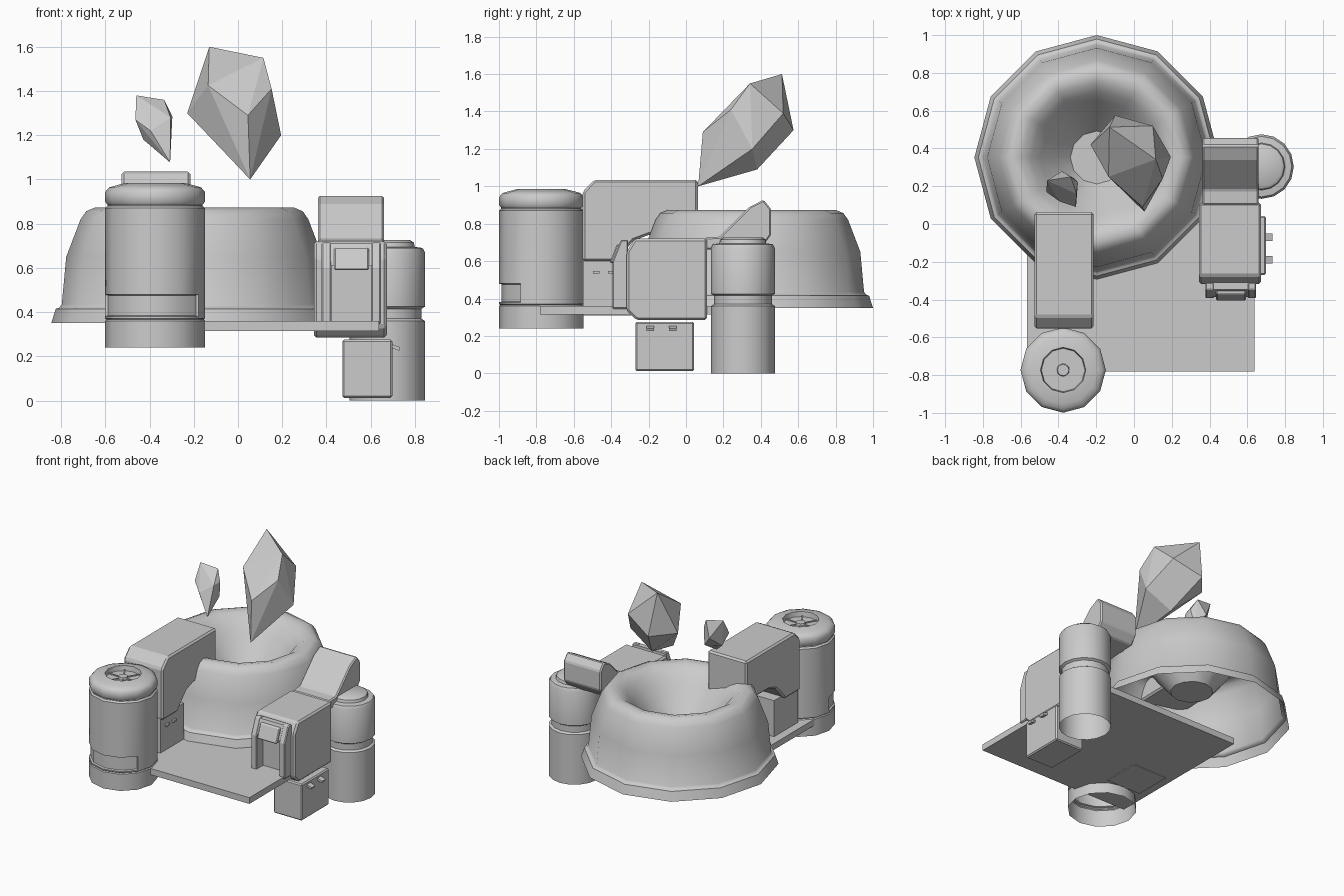
import bpy, bmesh, math

if "Cube" in bpy.data.objects:
    bpy.data.objects.remove(bpy.data.objects["Cube"])

grey = bpy.data.materials.new("plain_grey")
grey.use_nodes = True
grey.diffuse_color = (0.6, 0.6, 0.6, 1)
grey.node_tree.nodes["Principled BSDF"].inputs["Base Color"].default_value = (0.6, 0.6, 0.6, 1)


def finish(name, bm, smooth=False, bevel=0):
    if not smooth:
        bmesh.ops.recalc_face_normals(bm, faces=bm.faces)
    mesh = bpy.data.meshes.new(name)
    bm.to_mesh(mesh)
    bm.free()
    mesh.materials.append(grey)
    ob = bpy.data.objects.new(name, mesh)
    bpy.context.collection.objects.link(ob)
    if bevel:
        mod = ob.modifiers.new("edge_bevel", "BEVEL")
        mod.width, mod.segments = bevel, 1
    if smooth:
        bpy.ops.object.select_all(action="DESELECT")
        ob.select_set(True)
        bpy.context.view_layer.objects.active = ob
        bpy.ops.object.shade_smooth_by_angle(angle=math.radians(42))
    return ob


def lathe(name, centre, profile, sides=12, cap=True, slot=None):
    """Turn an (r, z) profile; slot = (row, first side, last side) is sunk in."""
    bm = bmesh.new()
    rings = []
    for r, z in profile:
        angles = [math.tau * i / sides - math.pi / 2 for i in range(sides)]
        rings.append([bm.verts.new((centre[0] + r * math.cos(a), centre[1] + r * math.sin(a), z))
                      for a in angles])
    sunk = []
    for row, (low, high) in enumerate(zip(rings, rings[1:])):
        for i in range(sides):
            j = (i + 1) % sides
            face = bm.faces.new((low[i], low[j], high[j], high[i]))
            if slot and row == slot[0] and (i - slot[1]) % sides <= slot[2] - slot[1]:
                sunk.append(face)
    if cap:
        bm.faces.new(rings[-1])
    if sunk:
        bm.normal_update()
        bmesh.ops.inset_region(bm, faces=sunk, thickness=0.004, depth=-0.012, use_even_offset=True)
    return finish(name, bm, smooth=True)


def prism(name, x0, x1, profile, bevel=0):
    """Extrude a (y, z) outline from x0 to x1."""
    bm = bmesh.new()
    face = bm.faces.new([bm.verts.new((x0, y, z)) for y, z in profile])
    ext = bmesh.ops.extrude_face_region(bm, geom=[face])
    moved = [v for v in ext["geom"] if isinstance(v, bmesh.types.BMVert)]
    bmesh.ops.translate(bm, verts=moved, vec=(x1 - x0, 0, 0))
    return finish(name, bm, bevel=bevel)


def box(name, x0, x1, y0, y1, z0, z1, bevel=0):
    return prism(name, x0, x1, [(y0, z0), (y1, z0), (y1, z1), (y0, z1)], bevel)


def crystal(name, points):
    bm = bmesh.new()
    for p in points:
        bm.verts.new(p)
    bmesh.ops.convex_hull(bm, input=bm.verts)
    bmesh.ops.dissolve_limit(bm, angle_limit=math.radians(6), verts=bm.verts, edges=bm.edges)
    return finish(name, bm)


# Large basin with flange, rounded rim and funnel, open underneath
lathe("basin", (-0.197, 0.352), [
    (0.648, 0.35), (0.627, 0.415), (0.612, 0.42), (0.60, 0.435), (0.58, 0.65), (0.515, 0.82),
    (0.49, 0.856), (0.45, 0.873), (0.40, 0.862), (0.35, 0.825), (0.30, 0.765), (0.22, 0.66), (0.14, 0.565)])

# Floor plate
box("floor_plate", -0.567, 0.637, -0.78, 0.34, 0.315, 0.36)

# Front tank: hollow body with a sunk slot and a recessed cap
TANK = (-0.375, -0.773)
lathe("tank_body", TANK, [
    (0.226, 0.24), (0.226, 0.36), (0.22, 0.366), (0.226, 0.372), (0.226, 0.38), (0.226, 0.48),
    (0.226, 0.87), (0.215, 0.88), (0.215, 0.895)], cap=False, slot=(4, -3, 1))
lathe("tank_cap", TANK, [
    (0.215, 0.885), (0.226, 0.90), (0.226, 0.943), (0.208, 0.964), (0.18, 0.972),
    (0.13, 0.985), (0.12, 0.985), (0.115, 0.95)])
lathe("fan_hub", TANK, [(0.035, 0.945), (0.03, 0.965)])
for i in range(6):
    blade = box("fan_blade", 0.03, 0.118, -0.004, 0.004, 0.945, 0.957)
    blade.location = (*TANK, 0)
    blade.rotation_euler.z = math.tau * i / 6

# Feed block reaching over the basin rim, on a pedestal
prism("feed_block", -0.527, -0.214, [
    (-0.553, 0.60), (-0.553, 0.97), (-0.49, 1.035), (0.063, 1.035), (0.063, 0.745),
    (-0.20, 0.74), (-0.28, 0.71), (-0.38, 0.60)], bevel=0.012)
box("feed_pedestal", -0.507, -0.235, -0.55, -0.28, 0.31, 0.62)
for y in (-0.48, -0.40):
    box("pedestal_vent", -0.245, -0.22, y - 0.018, y + 0.018, 0.533, 0.547)

# Side machine body
prism("machine_body", 0.343, 0.673, [
    (-0.265, 0.285), (0.113, 0.285), (0.113, 0.72), (-0.275, 0.72), (-0.317, 0.65), (-0.317, 0.335)],
    bevel=0.012)
# Machine head with a sloping face
prism("machine_head", 0.362, 0.66, [
    (0.10, 0.66), (0.10, 0.725), (0.18, 0.73), (0.34, 0.89), (0.415, 0.928),
    (0.455, 0.878), (0.455, 0.74), (0.41, 0.68)], bevel=0.008)
# Front doorway: two legs, a lintel and a hood
for x in (0.378, 0.602):
    prism("doorway_leg", x, x + 0.045, [
        (-0.31, 0.345), (-0.393, 0.345), (-0.393, 0.60), (-0.347, 0.714), (-0.31, 0.714)], bevel=0.006)
prism("doorway_lintel", 0.41, 0.615, [(-0.31, 0.61), (-0.386, 0.61), (-0.347, 0.71), (-0.31, 0.71)])
prism("doorway_hood", 0.435, 0.592, [
    (-0.31, 0.59), (-0.408, 0.59), (-0.37, 0.69), (-0.31, 0.69)], bevel=0.006)

# Small box under the machine, with two tabs
box("lower_box", 0.472, 0.698, -0.27, 0.043, 0.012, 0.275, bevel=0.008)
for y in (-0.19, -0.07):
    tab = box("lower_box_tab", -0.02, 0.02, -0.02, 0.02, -0.008, 0.008)
    tab.location = (0.713, y, 0.24)
    tab.rotation_euler.y = math.radians(20)

# Tall hollow pillar beside the machine
lathe("pillar", (0.675, 0.304), [
    (0.171, 0), (0.171, 0.36), (0.155, 0.37), (0.155, 0.415), (0.171, 0.425), (0.171, 0.67),
    (0.16, 0.69), (0.125, 0.695), (0.12, 0.715), (0.105, 0.725)], sides=16)

# Floating crystals
crystal("large_crystal", [
    (0.055, 0.065, 1.0), (-0.13, 0.513, 1.6), (0.115, 0.342, 1.55), (0.1, 0.52, 1.39),
    (0.195, 0.355, 1.2), (-0.23, 0.42, 1.30), (-0.135, 0.25, 1.425), (0.045, 0.09, 1.29),
    (0.152, 0.24, 1.41), (0.005, 0.38, 1.09), (-0.1, 0.575, 1.30)])
crystal("small_crystal", [
    (-0.307, 0.09, 1.077), (-0.46, 0.23, 1.38), (-0.334, 0.25, 1.36), (-0.297, 0.22, 1.285),
    (-0.395, 0.12, 1.22), (-0.464, 0.17, 1.27), (-0.428, 0.20, 1.18), (-0.382, 0.28, 1.25),
    (-0.305, 0.16, 1.28), (-0.315, 0.24, 1.17)])
